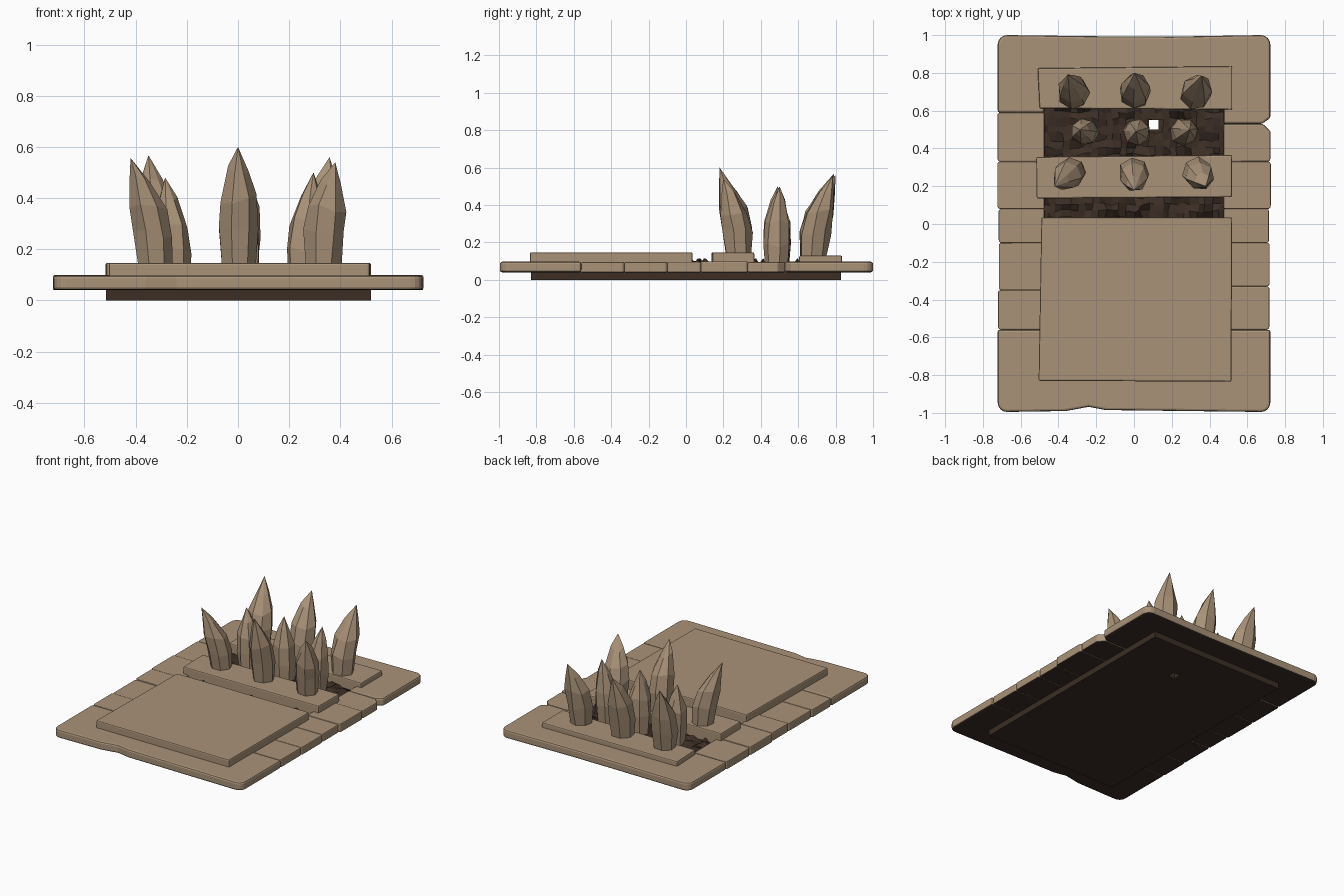
import bpy, bmesh, math, random
from mathutils import Vector

random.seed(4)
cube = bpy.data.objects.get("Cube")
if cube:
    bpy.data.objects.remove(cube, do_unlink=True)


def material(name, rgb):
    m = bpy.data.materials.new(name)
    m.use_nodes = True
    m.diffuse_color = (*rgb, 1)
    m.node_tree.nodes["Principled BSDF"].inputs["Base Color"].default_value = (*rgb, 1)
    return m


STONE = material("sandstone", (0.40, 0.29, 0.19))
DARK = material("dark_earth", (0.045, 0.027, 0.018))


def finish(name, bm, mats):
    me = bpy.data.meshes.new(name)
    bmesh.ops.recalc_face_normals(bm, faces=bm.faces)
    # undersides of stone pieces are dark earth
    if len(mats) > 1:
        for f in bm.faces:
            f.material_index = int(f.normal.z < -0.7)
    bm.to_mesh(me)
    bm.free()
    for m in mats:
        me.materials.append(m)
    ob = bpy.data.objects.new(name, me)
    bpy.context.collection.objects.link(ob)
    return ob


def prism(name, outline, z0, z1, mats, bevel=0.0):
    """Flat outline extruded upwards, with worn edges."""
    bm = bmesh.new()
    face = bm.faces.new([bm.verts.new((x, y, z0)) for x, y in outline])
    up = bmesh.ops.extrude_face_region(bm, geom=[face])["geom"]
    bmesh.ops.translate(bm, vec=(0, 0, z1 - z0),
                        verts=[v for v in up if isinstance(v, bmesh.types.BMVert)])
    ob = finish(name, bm, mats)
    if bevel:
        mod = ob.modifiers.new("worn_edges", "BEVEL")
        mod.width, mod.segments, mod.limit_method = bevel, 2, "ANGLE"
    return ob


def arc(cx, cy, start, r=0.05, steps=4):
    """Quarter turn for a rounded slab corner."""
    return [(cx + r * math.cos(math.radians(start + 90 * i / steps)),
             cy + r * math.sin(math.radians(start + 90 * i / steps)))
            for i in range(steps + 1)]


BOTH = [STONE, DARK]
LOW, TOP = 0.04, 0.097
W = 0.722   # half width of the border
IN = 0.475  # half width of the pit

# Border: front and back slabs with rounded corners and a chipped front edge
front = arc(-W + 0.05, -0.945, 180) + [(-0.36, -0.99), (-0.24, -0.968), (-0.15, -0.985)]
front += arc(W - 0.05, -0.945, 270) + [(W, -0.56), (-W, -0.56)]
prism("front_slab", front, LOW, TOP, BOTH, 0.012)
back = arc(W - 0.05, 0.95, 0) + [(0.2, 0.992), (-0.2, 0.994)] + arc(-W + 0.05, 0.95, 90)
back += [(-W, 0.59), (-IN, 0.59), (-IN, 0.64), (IN, 0.64), (IN, 0.53),
         (0.68, 0.53), (0.705, 0.55), (W, 0.56)]
prism("back_slab", back, LOW, TOP, BOTH, 0.012)

# Border: rows of paving stones along both sides
for side, name, breaks in ((1, "left", (-0.56, -0.33, -0.1, 0.08, 0.33, 0.53)),
                           (-1, "right", (-0.56, -0.35, -0.1, 0.08, 0.33, 0.59))):
    for i, (a, b) in enumerate(zip(breaks, breaks[1:])):
        edge = W + random.uniform(-0.008, 0.003)
        chip = 0.04 if b == 0.53 else 0.008
        pts = [(IN, a), (edge - 0.008, a), (edge, a + 0.012), (edge, b - chip),
               (edge - chip, b), (IN, b)]
        prism(f"{name}_border_stone_{i + 1}", [(side * x, y) for x, y in pts],
              LOW, TOP + random.uniform(-0.003, 0.003), BOTH, 0.009)

# Foundation in two halves around the small drain hole
HX, HY, HR = 0.105, 0.525, 0.026
for name, x, hx in (("right_foundation", -0.515, HX - HR), ("left_foundation", 0.52, HX + HR)):
    prism(name, [(x, -0.83), (HX, -0.83), (HX, HY - HR), (hx, HY - HR),
                 (hx, HY + HR), (HX, HY + HR), (HX, 0.83), (x, 0.83)],
          0, 0.045, [DARK])

# Rough earth in the pit, open above the drain hole
bm = bmesh.new()
bmesh.ops.create_grid(bm, x_segments=26, y_segments=16, size=1)
for v in bm.verts:
    rim = abs(v.co.x) > 0.99
    v.co = (v.co.x * 0.49, 0.33 + v.co.y * 0.3, random.uniform(0.05, 0.085))
    if not rim:
        v.co += Vector((random.uniform(-0.01, 0.01), random.uniform(-0.01, 0.01), 0))
    if random.random() < 0.08:
        v.co.z = 0.115
hole = Vector((HX, HY))
bmesh.ops.delete(bm, context="FACES", geom=[
    f for f in bm.faces if (f.calc_center_median().xy - hole).length < 0.04])
finish("pit_earth", bm, [DARK])

# Raised tiles
tiles = {
    "front_tile": ([(-0.505, -0.83), (0.515, -0.835), (0.52, 0.035), (-0.49, 0.035)], 0.147),
    "middle_tile": ([(-0.515, 0.135), (0.518, 0.142), (0.52, 0.365), (-0.518, 0.355)], 0.147),
    "back_tile": ([(-0.5, 0.612), (0.52, 0.605), (0.52, 0.835), (-0.51, 0.825)], 0.13),
}
for name, (pts, top) in tiles.items():
    prism(name, pts, 0.055, top, BOTH, 0.008)


def spike(name, base, tip, radius, turn):
    """Chipped stone blade whose bend grows towards the tip."""
    bm = bmesh.new()
    base, tip = Vector(base), Vector(tip)
    rings = []
    for t, width in ((0, 0.86), (0.3, 1.0), (0.56, 0.93), (0.8, 0.5)):
        c = base.lerp(tip, t * t)
        c.z = base.z + (tip.z - base.z) * t
        ring = []
        for k in range(7):
            a = turn + math.tau * k / 7
            r = radius * width * random.uniform(0.94, 1.08)
            ring.append(bm.verts.new(c + Vector((r * math.cos(a), r * math.sin(a),
                                                 random.uniform(-0.02, 0.02) * (t > 0)))))
        rings.append(ring)
    bm.faces.new(rings[0])
    point = bm.verts.new(tip)
    for k in range(7):
        n = (k + 1) % 7
        for lo, hi in zip(rings, rings[1:]):
            bm.faces.new((lo[k], lo[n], hi[n], hi[k]))
        bm.faces.new((rings[-1][k], rings[-1][n], point))
    finish(name, bm, [STONE])


# Three rows of spikes: outer rows lean away from the pit
rows = {
    "front": (0.14, 0.08, [((-0.325, 0.28), (-0.42, 0.2, 0.557)),
                           ((0, 0.28), (0, 0.18, 0.6)),
                           ((0.335, 0.28), (0.38, 0.2, 0.54))]),
    "middle": (0.06, 0.074, [((-0.255, 0.485), (-0.285, 0.5, 0.48)),
                             ((0.015, 0.485), (0.01, 0.49, 0.5)),
                             ((0.262, 0.485), (0.295, 0.5, 0.5))]),
    "back": (0.12, 0.082, [((-0.315, 0.68), (-0.35, 0.79, 0.567)),
                           ((0.005, 0.68), (0.005, 0.8, 0.56)),
                           ((0.325, 0.68), (0.358, 0.785, 0.56))]),
}
for row, (z, radius, spikes) in rows.items():
    for place, ((x, y), tip) in zip(("right", "centre", "left"), spikes):
        spike(f"{row}_{place}_spike", (x, y, z), tip, radius, random.uniform(0, 1))
